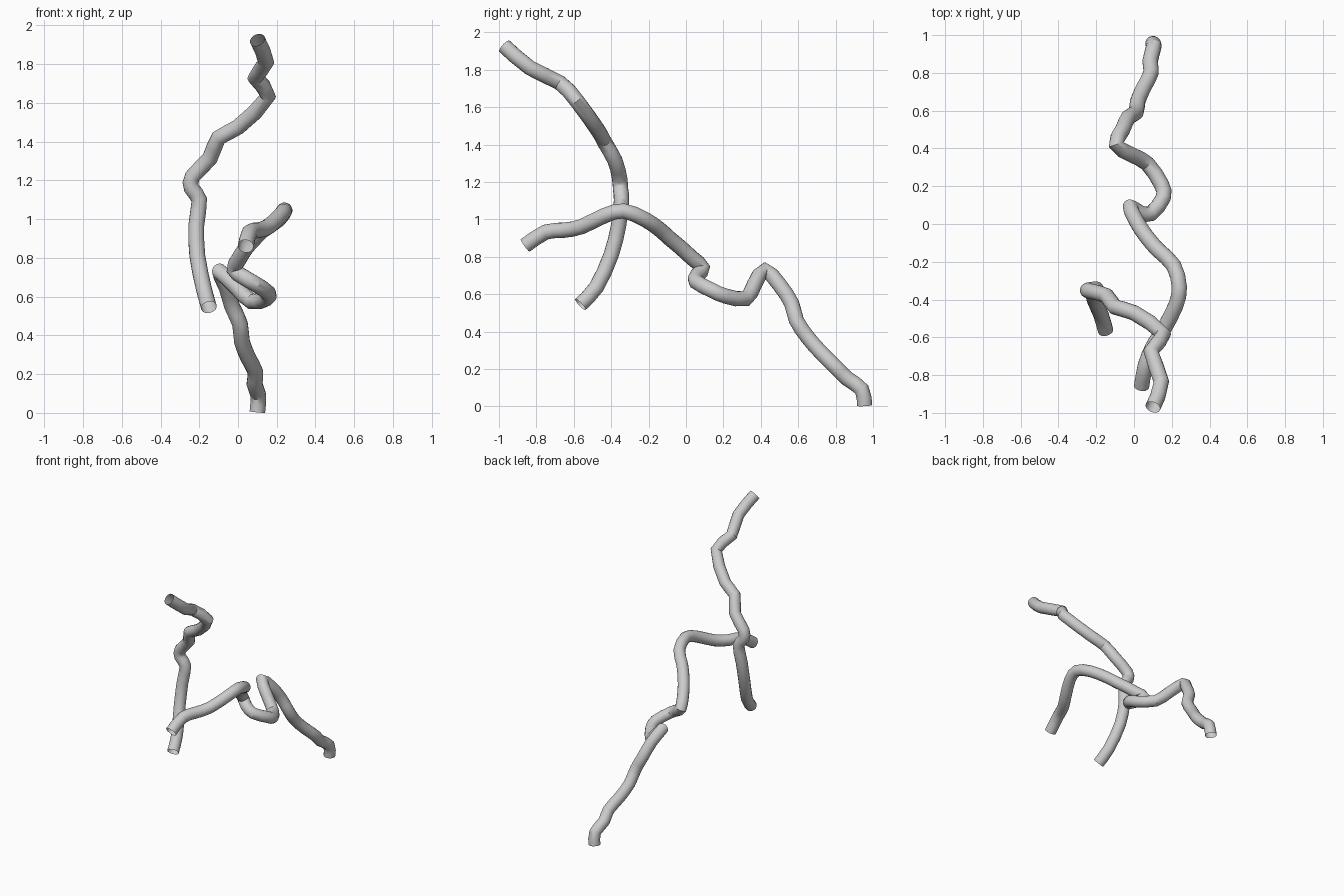
import bpy
from mathutils import Vector

if "Cube" in bpy.data.objects:
    bpy.data.objects.remove(bpy.data.objects["Cube"])

RADIUS = 0.041

grey = bpy.data.materials.new("light grey")
grey.diffuse_color = (0.6, 0.6, 0.6, 1)
grey.use_nodes = True
grey.node_tree.nodes["Principled BSDF"].inputs["Base Color"].default_value = grey.diffuse_color

# long branch: from the floor at the back to the short arm at the front
long_path = [
    (.10, .955, .005), (.105, .94, .09), (.085, .86, .15), (.09, .80, .21),
    (.05, .72, .29), (.02, .65, .37), (.01, .59, .46), (-.03, .565, .55),
    (-.06, .50, .65), (-.095, .42, .73), (-.01, .365, .65), (.07, .32, .575),
    (.145, .21, .59), (.155, .14, .62), (.09, .055, .665), (.03, .06, .70),
    (-.02, .09, .74), (.005, .03, .795), (.04, -.03, .85), (.085, -.09, .90),
    (.13, -.14, .945), (.21, -.22, 1.0), (.24, -.335, 1.045),
    (.22, -.435, 1.02), (.155, -.56, .96), (.10, -.65, .942),
    (.06, -.75, .932), (.04, -.86, .86)]

# tall branch: from the upper front tip down to the hanging end
tall_path = [
    (.10, -.97, 1.925), (.145, -.835, 1.81), (.09, -.675, 1.73),
    (.155, -.585, 1.635), (0, -.47, 1.475), (-.10, -.44, 1.42),
    (-.145, -.38, 1.315), (-.235, -.355, 1.22), (-.24, -.35, 1.16),
    (-.20, -.345, 1.10), (-.215, -.36, .97), (-.21, -.40, .81),
    (-.175, -.48, .636), (-.15, -.565, .545)]


def refine(path):
    """Add one softened midpoint between neighbouring points."""
    p = [Vector(c) for c in path]
    out = []
    for i in range(len(p) - 1):
        a, b = p[max(i - 1, 0)], p[min(i + 2, len(p) - 1)]
        out += [p[i], (p[i] + p[i + 1]) * 0.5625 - (a + b) * 0.0625]
    return out + [p[-1]]


def tube(name, path):
    """Open-ended round tube swept along a path."""
    curve = bpy.data.curves.new(name + "_path", 'CURVE')
    curve.dimensions = '3D'
    curve.bevel_depth = RADIUS
    curve.bevel_resolution = 6
    pts = refine(path)
    spline = curve.splines.new('POLY')
    spline.points.add(len(pts) - 1)
    for sp, co in zip(spline.points, pts):
        sp.co = (*co, 1)
    temp = bpy.data.objects.new(name + "_temp", curve)
    bpy.context.collection.objects.link(temp)
    deps = bpy.context.evaluated_depsgraph_get()
    mesh = bpy.data.meshes.new_from_object(temp.evaluated_get(deps))
    bpy.data.objects.remove(temp)
    mesh.materials.clear()
    mesh.materials.append(grey)
    obj = bpy.data.objects.new(name, mesh)
    bpy.context.collection.objects.link(obj)
    bpy.ops.object.select_all(action='DESELECT')
    obj.select_set(True)
    bpy.context.view_layer.objects.active = obj
    bpy.ops.object.shade_smooth_by_angle()
    return obj


tube("long_branch", long_path)
tube("tall_branch", tall_path)
